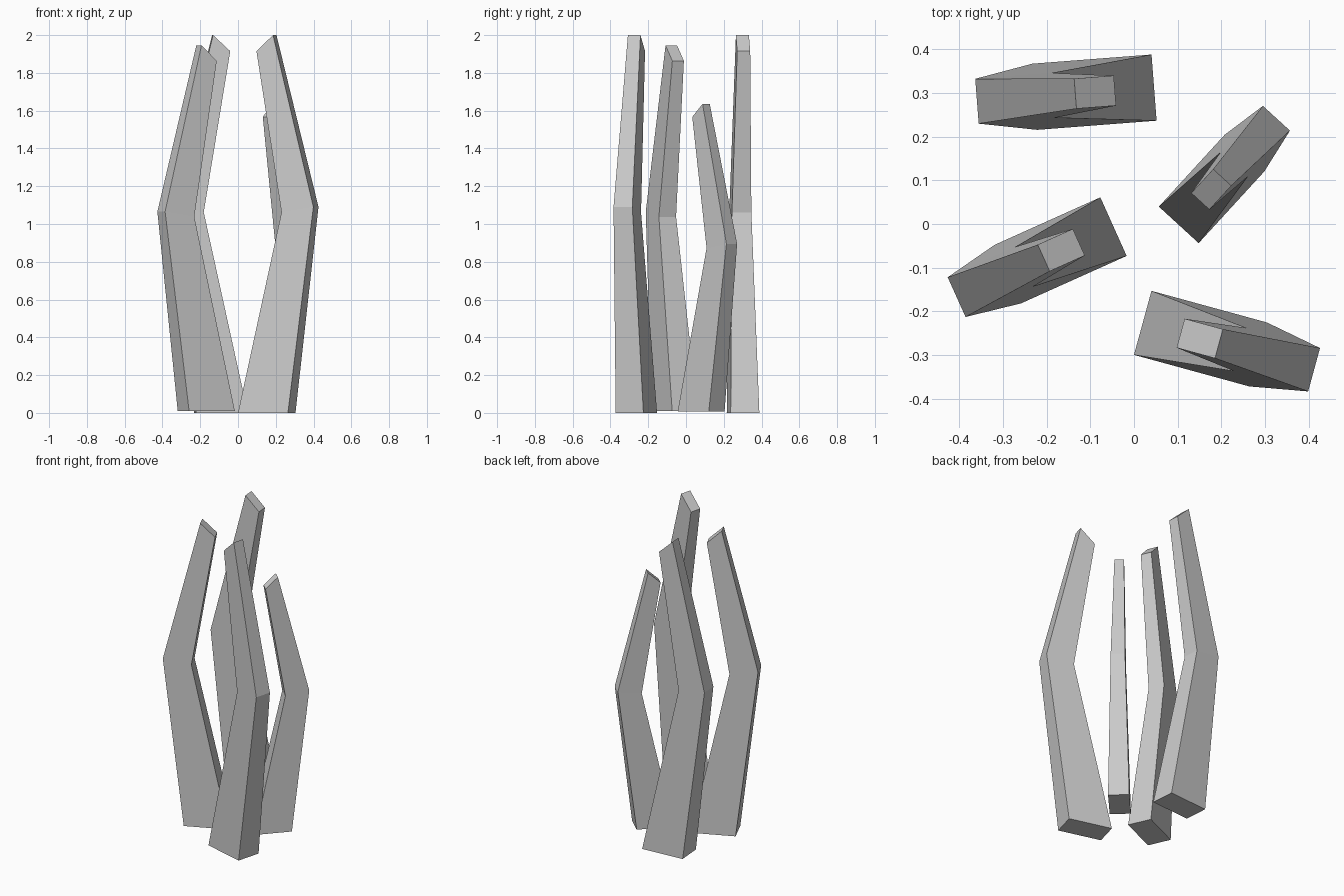
import bpy
import bmesh
from math import radians
from mathutils import Matrix

if "Cube" in bpy.data.objects:
    bpy.data.objects.remove(bpy.data.objects["Cube"])

# Cross-sections, bottom to tip: (inner u, inner z, outer u, outer z, half width)
SECTIONS = [
    (0.000, 0.000, 0.274, 0.00, 0.0760),
    (0.232, 1.062, 0.407, 1.09, 0.0515),
    (0.090, 1.915, 0.181, 2.00, 0.0345),
]


def claw(name, x, y, z, angle, scale):
    """Bent tapering prong; (x, y, z) is the middle of its inner bottom edge."""
    bm = bmesh.new()
    rings = []
    for ui, zi, uo, zo, w in SECTIONS:
        rings.append([bm.verts.new(p) for p in
                      ((ui, -w, zi), (uo, -w, zo), (uo, w, zo), (ui, w, zi))])
    for low, high in zip(rings, rings[1:]):
        for i in range(4):
            j = (i + 1) % 4
            bm.faces.new((low[i], low[j], high[j], high[i]))
    bm.faces.new(rings[0][::-1])
    bm.faces.new(rings[-1])
    bm.transform(Matrix.Translation((x, y, z))
                 @ Matrix.Rotation(radians(angle), 4, 'Z')
                 @ Matrix.Scale(scale, 4))
    bmesh.ops.recalc_face_normals(bm, faces=bm.faces)
    mesh = bpy.data.meshes.new(name)
    bm.to_mesh(mesh)
    bm.free()
    obj = bpy.data.objects.new(name, mesh)
    bpy.context.collection.objects.link(obj)


# Four prongs bending outward then back in
claw("claw_back_left", 0.046, 0.3125, 0.0, 184.4, 1.0)
claw("claw_front_left", -0.047, -0.006, 0.01, 204.2, 0.968)
claw("claw_back_right", 0.1025, -0.002, 0.008, 47.5, 0.814)
claw("claw_front_right", 0.020, -0.2265, 0.0, -15.3, 1.0)
